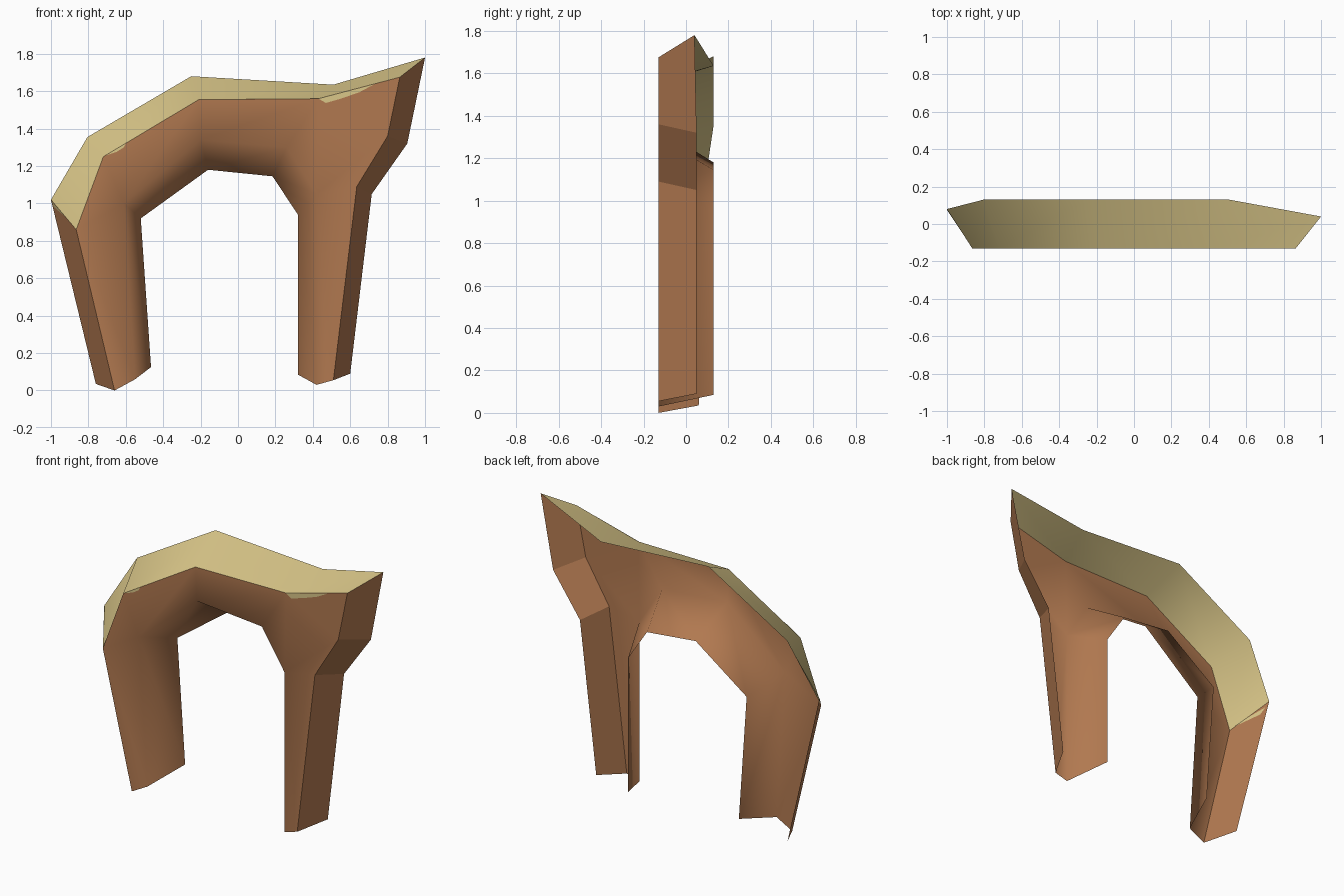
import bpy, bmesh
from mathutils import Vector

if "Cube" in bpy.data.objects:
    bpy.data.objects.remove(bpy.data.objects["Cube"])


def material(name, rgb):
    m = bpy.data.materials.new(name)
    m.diffuse_color = (*rgb, 1)
    m.use_nodes = True
    m.node_tree.nodes["Principled BSDF"].inputs["Base Color"].default_value = m.diffuse_color
    return m


ROCK = material("brown rock", (0.44, 0.19, 0.08))
SAND = material("pale sand", (0.70, 0.57, 0.25))
F, K = -0.13, 0.13   # front and back planes


def finish(bm, name):
    me = bpy.data.meshes.new(name)
    bm.to_mesh(me)
    bm.free()
    me.materials.append(ROCK)
    me.materials.append(SAND)
    ob = bpy.data.objects.new(name, me)
    bpy.context.collection.objects.link(ob)
    return ob


# Profiles run from the left foot over the top to the right foot (x, z)
outer_front = [(-.66, 0), (-.865, .86), (-.72, 1.25), (-.21, 1.555), (.43, 1.56),
               (.865, 1.675), (.80, 1.36), (.635, 1.09), (.51, .055)]
outer_back = [(-.76, .035, .06), (-1, 1.02, .08), (-.805, 1.355, K), (-.25, 1.68, K),
              (.51, 1.635, K), (1, 1.78, .04), (.905, 1.32, .05), (.715, 1.05, .05),
              (.60, .09, .05)]
inner_front = [(-.55, .06), (-.61, 1.0), (-.20, 1.34), (.26, 1.30), (.42, 1.05), (.42, .03)]
inner_back = [(-.465, .125), (-.52, .92), (-.16, 1.18), (.185, 1.145), (.32, .94), (.32, .085)]

bm = bmesh.new()
O = [bm.verts.new((x, F, z)) for x, z in outer_front]
B = [bm.verts.new((x, y, z)) for x, z, y in outer_back]
I = [bm.verts.new((x, F, z)) for x, z in inner_front]
D = [bm.verts.new((x, K, z)) for x, z in inner_back]

# Front face
for loop in ([O[0], O[1], I[1], I[0]], [O[1], O[2], I[1]], [O[2], O[3], I[2], I[1]],
             [O[3], O[4], I[3], I[2]], [O[4], O[5], O[6], O[7], I[4], I[3]],
             [O[7], O[8], I[5], I[4]]):
    bm.faces.new(loop[::-1])
# Outer wall: upward faces carry the sand
for i in range(8):
    f = bm.faces.new((O[i], O[i + 1], B[i + 1], B[i]))
    f.normal_update()
    f.material_index = int(f.normal.z > 0.1)
# Inner wall of the opening
for i in range(5):
    bm.faces.new((I[i + 1], I[i], D[i], D[i + 1]))
# Outer rim is sharp, the inner rim is soft
rim = set(O)
for f in bm.faces:
    f.smooth = True
for e in bm.edges:
    a, b = e.verts
    if a in rim and b in rim:
        e.smooth = False
    elif a in rim and b in B and a.co.x > .6:
        e.smooth = False
for a, b in ((I[2], I[3]), (O[1], B[1])):
    e = bm.edges.get((a, b))
    e.smooth = False
finish(bm, "rock_arch")


# Thin irregular sand spills over the edge
def spill(name, pts, shift):
    bm = bmesh.new()
    f = bm.faces.new([bm.verts.new(Vector(p) + Vector(shift)) for p in pts])
    f.normal_update()
    if f.normal.dot(Vector(shift)) < 0:
        f.normal_flip()
    f.material_index = 1
    finish(bm, name)


spill("right_sand_spill", [(.43, F, 1.56), (.47, F, 1.537), (.55, F, 1.56),
                           (.65, F, 1.595), (.73, F, 1.638)], (0, -.003, 0))
spill("left_sand_spill", [(-.71, F, 1.255), (-.65, F, 1.275), (-.61, F, 1.30),
                          (-.60, F, 1.322)], (0, -.003, 0))
spill("left_end_sand", [(-1, .08, 1.02), (-.955, .045, .93), (-.88, -.1, .885)], (-.003, 0, -.001))
